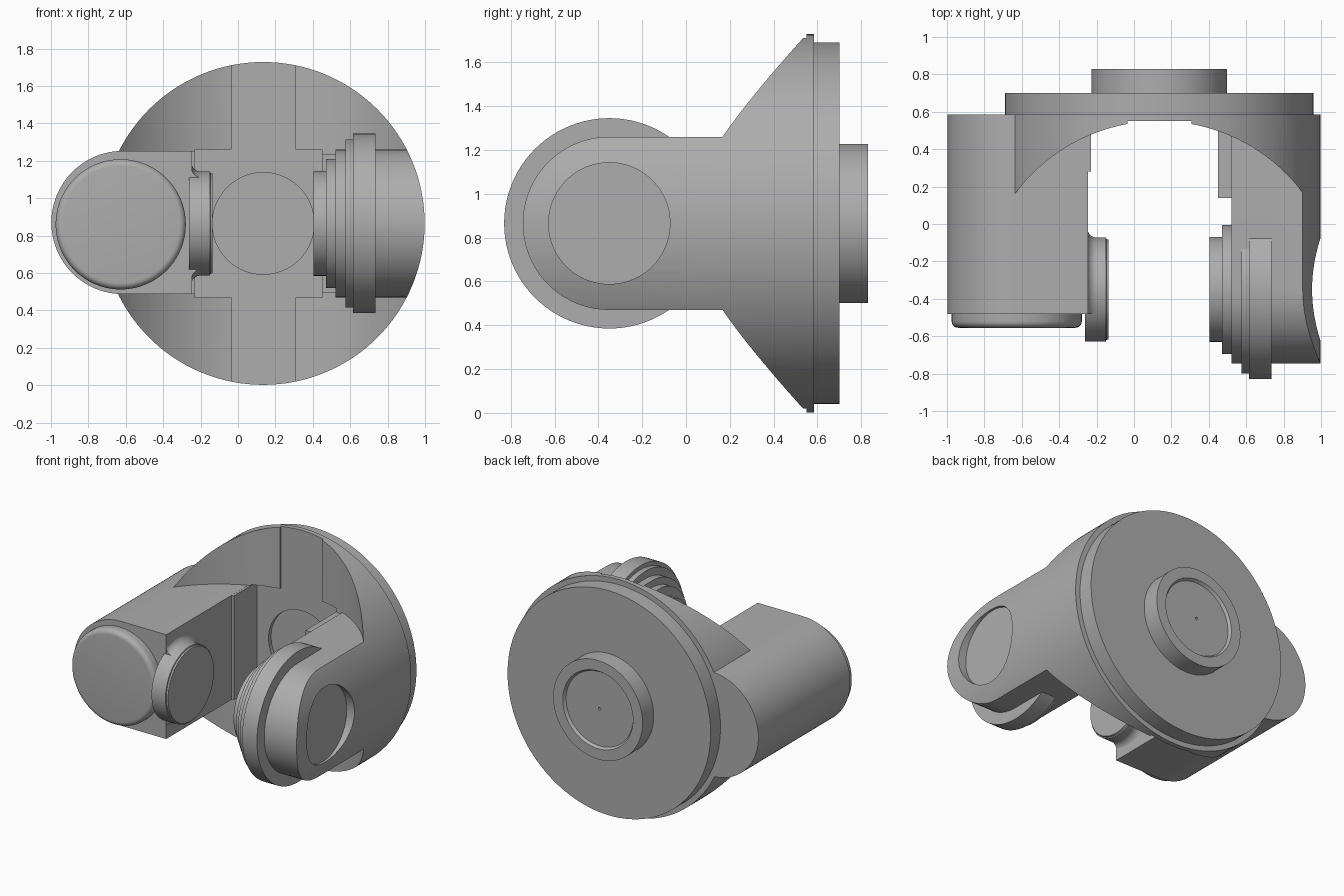
import bpy, bmesh, math

if "Cube" in bpy.data.objects:
    bpy.data.objects.remove(bpy.data.objects["Cube"], do_unlink=True)

grey = bpy.data.materials.new("machined_grey")
grey.use_nodes = True
COLOR = (0.42, 0.42, 0.42, 1)
grey.diffuse_color = COLOR
grey.node_tree.nodes["Principled BSDF"].inputs["Base Color"].default_value = COLOR

CX, CZ = 0.135, 0.865      # flange axis
PIVOT_Y = -0.35            # cross axis of the fork


def finish(name, bm):
    bmesh.ops.recalc_face_normals(bm, faces=bm.faces)
    mesh = bpy.data.meshes.new(name)
    bm.to_mesh(mesh)
    bm.free()
    obj = bpy.data.objects.new(name, mesh)
    obj.data.materials.append(grey)
    bpy.context.collection.objects.link(obj)
    return obj


def place(axis, a, b, t, center):
    """Point at t along the axis, offset (a, b) across it."""
    u, v = center
    return {"X": (t, u + a, v + b), "Y": (u + a, t, v + b), "Z": (u + a, v + b, t)}[axis]


def lathe(name, axis, center, profile, seg=96, clip_y=None):
    bm = bmesh.new()
    rings = []
    for t, r in profile:
        angles = [2 * math.pi * i / seg for i in range(seg)]
        rings.append([bm.verts.new(place(axis, r * math.cos(w), r * math.sin(w), t, center))
                      for w in angles])
    for p, q in zip(rings, rings[1:]):
        for i in range(seg):
            j = (i + 1) % seg
            bm.faces.new((p[i], p[j], q[j], q[i]))
    bm.faces.new(rings[0])
    bm.faces.new(rings[-1])
    if clip_y is not None:
        geom = bm.verts[:] + bm.edges[:] + bm.faces[:]
        bmesh.ops.bisect_plane(bm, geom=geom, plane_co=(0, clip_y, 0),
                               plane_no=(0, -1, 0), clear_outer=True)
        bmesh.ops.holes_fill(bm, edges=[e for e in bm.edges if e.is_boundary])
    return finish(name, bm)


def prism(name, axis, center, outline, t0, t1):
    bm = bmesh.new()
    low = [bm.verts.new(place(axis, a, b, t0, center)) for a, b in outline]
    high = [bm.verts.new(place(axis, a, b, t1, center)) for a, b in outline]
    bm.faces.new(low)
    bm.faces.new(high)
    for i in range(len(low)):
        j = (i + 1) % len(low)
        bm.faces.new((low[i], low[j], high[j], high[i]))
    return finish(name, bm)


def box(name, x, y, z):
    return prism(name, "Z", (0, 0), [(x[0], y[0]), (x[1], y[0]), (x[1], y[1]), (x[0], y[1])], *z)


def stadium(radius, reach, seg=48):
    """Half round on the negative side, straight out to reach."""
    arc = [math.pi / 2 + math.pi * i / seg for i in range(seg + 1)]
    return ([(radius * math.cos(w), radius * math.sin(w)) for w in arc]
            + [(reach, -radius), (reach, radius)])


def combine(target, tool, operation):
    mod = target.modifiers.new("combine", "BOOLEAN")
    mod.object, mod.operation, mod.solver = tool, operation, "EXACT"
    bpy.context.view_layer.objects.active = target
    bpy.ops.object.modifier_apply(modifier=mod.name)
    bpy.data.objects.remove(tool, do_unlink=True)


# Fork body: round bar hollowed by an upright cylinder and slots
body = lathe("fork_body", "Y", (CX, CZ), [(0.0, 0.863), (0.585, 0.863)], 128)
combine(body, lathe("hollow", "Z", (CX, -0.41), [(-0.2, 0.96), (2, 0.96)], 128), "DIFFERENCE")
combine(body, box("slot", (-0.035, 0.308), (-1, 0.55), (-0.2, 2)), "DIFFERENCE")
combine(body, box("gap", (-0.23, 0.45), (-1, 0.55), (0.47, 1.26)), "DIFFERENCE")

# Left arm: rounded end, outer side follows the round bar
arm = lathe("arm", "Y", (CX, CZ), [(-0.9, 0.863), (0.585, 0.863)], 128)
combine(arm, prism("arm_shape", "X", (PIVOT_Y, CZ), stadium(0.395, 0.96), 0.52, 1.2), "INTERSECT")
combine(body, arm, "UNION")
combine(body, box("arm_pad", (0.45, 0.56), (0.14, 0.57), (0.495, 1.235)), "UNION")

# Pocket on the outside of the arm, and bore in the back wall
combine(body, lathe("pocket", "X", (PIVOT_Y, CZ), [(0.935, 0.277), (1.2, 0.277)]), "DIFFERENCE")
combine(body, lathe("bore", "Y", (CX, CZ), [(0.3, 0.272), (0.7, 0.272)]), "DIFFERENCE")

# Back flange and hub, hollow at the front and shallowly recessed at the back
flange = lathe("back_flange", "Y", (CX, CZ), [
    (0.58, 0.272), (0.58, 0.825), (0.70, 0.825), (0.70, 0.363), (0.83, 0.363),
    (0.83, 0.285), (0.81, 0.272), (0.81, 0.01), (0.77, 0.01), (0.77, 0.272), (0.58, 0.272)], 128)

# Stepped bearing stack on the arm
steps = [(0.405, 0.28), (0.47, 0.345), (0.52, 0.385), (0.575, 0.45), (0.615, 0.48), (0.735, 0.48)]
profile = []
for (t0, r), (t1, _) in zip(steps, steps[1:]):
    profile += [(t0, r), (t1, r)]
stack = lathe("bearing_stack", "X", (PIVOT_Y, CZ), profile)

# Right motor housing: half round outside, square inside
housing = prism("motor_housing", "Y", (-0.615, CZ + 0.005), stadium(0.383, 0.368), -0.48, 0.585)
pad = box("housing_pad", (-0.3, -0.23), (0.28, 0.57), (0.488, 1.252))

# Front cap with a rounded rim
rim = [(-0.52 - 0.035 * math.sin(w), 0.313 + 0.035 * math.cos(w))
       for w in [math.pi / 2 * i / 6 for i in range(7)]]
cap = lathe("housing_cap", "Y", (-0.627, CZ - 0.005), [(-0.47, 0.348)] + rim)

# Inner pivot disc and its concave collar
disc = lathe("pivot_disc", "X", (PIVOT_Y, CZ),
             [(-0.263, 0.278), (-0.15, 0.278), (-0.148, 0.27), (-0.137, 0.266)])
flare = [(-0.2 - 0.05 * math.sin(w), 0.328 - 0.05 * math.cos(w))
         for w in [math.pi / 2 * i / 8 for i in range(9)]]
collar = lathe("pivot_collar", "X", (PIVOT_Y, CZ), flare, clip_y=-0.479)

# Smooth round surfaces, keep machined edges sharp
bpy.ops.object.select_all(action="DESELECT")
for obj in (body, flange, stack, housing, pad, cap, disc, collar):
    obj.select_set(True)
bpy.context.view_layer.objects.active = body
bpy.ops.object.shade_smooth_by_angle(angle=math.radians(30))
